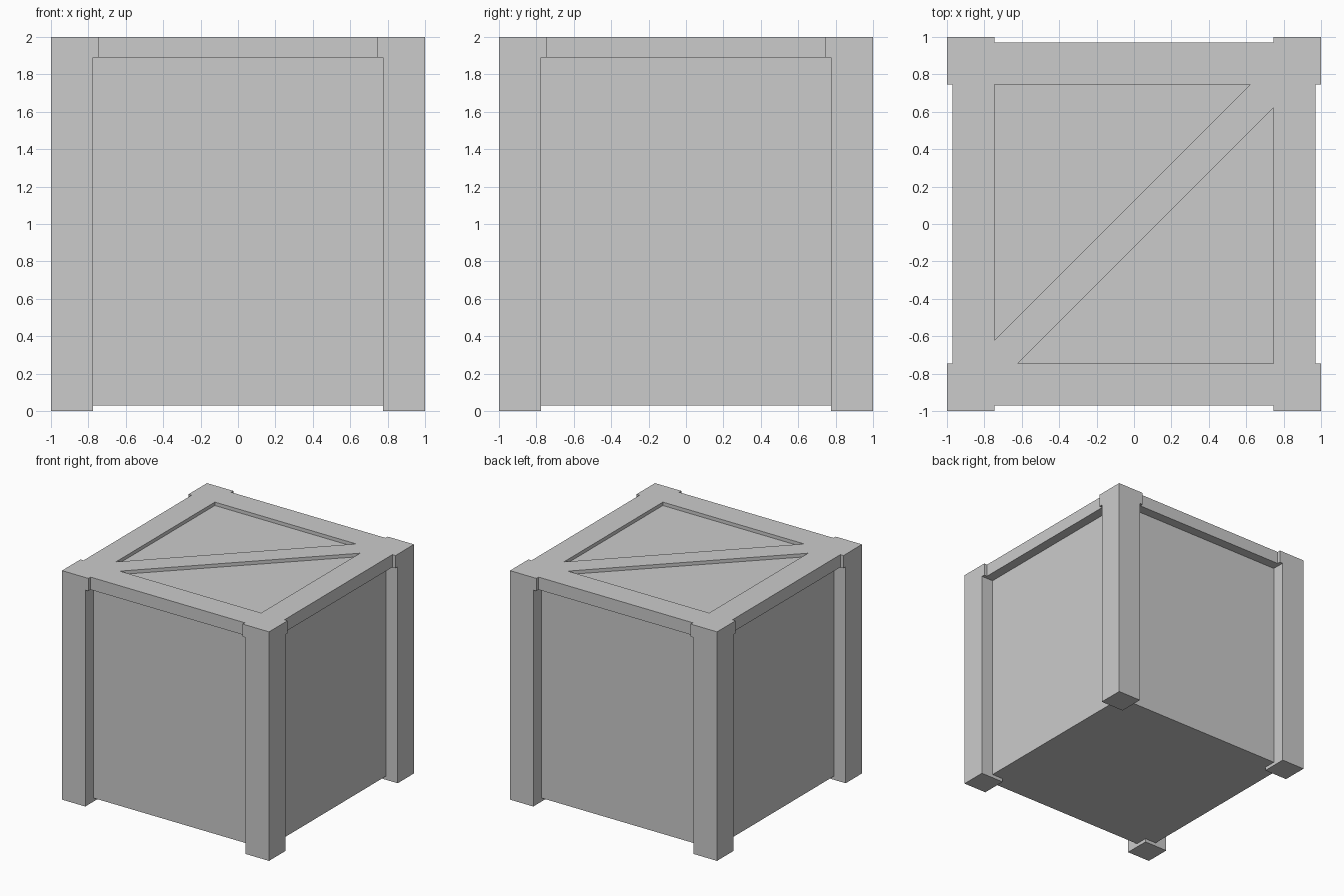
import bpy, bmesh
from mathutils import Matrix, Vector

if "Cube" in bpy.data.objects:
    bpy.data.objects.remove(bpy.data.objects["Cube"])


def prism_object(name, outlines, z0, z1):
    """One object made of vertical prisms, one per outline."""
    bm = bmesh.new()
    for pts in outlines:
        face = bm.faces.new([bm.verts.new((x, y, z0)) for x, y in pts])
        ext = bmesh.ops.extrude_face_region(bm, geom=[face])
        top = [v for v in ext["geom"] if isinstance(v, bmesh.types.BMVert)]
        bmesh.ops.translate(bm, verts=top, vec=(0, 0, z1 - z0))
    bmesh.ops.recalc_face_normals(bm, faces=bm.faces)
    mesh = bpy.data.meshes.new(name)
    bm.to_mesh(mesh)
    bm.free()
    obj = bpy.data.objects.new(name, mesh)
    bpy.context.collection.objects.link(obj)
    return obj


def rect(x0, y0, x1, y1):
    return [(x0, y0), (x1, y0), (x1, y1), (x0, y1)]


PANEL, RAIL, INNER, BRACE = 0.885, 0.97, 0.745, 0.62
LID_Z, TOP_Z, LIFT = 1.89, 2.0, 0.03

# Box body, raised slightly off the floor
prism_object("crate_body", [rect(-PANEL, -PANEL, PANEL, PANEL)], LIFT, LID_Z)

# Four corner posts
for side, sx in (("left", -1), ("right", 1)):
    for end, sy in (("front", -1), ("back", 1)):
        x, y = sorted((sx * 0.775, sx)), sorted((sy * 0.775, sy))
        prism_object(f"{end}_{side}_post", [rect(x[0], y[0], x[1], y[1])], 0, LID_Z)

# Lid with projecting corner blocks
corner = [(RAIL, INNER), (1, INNER), (1, 1), (INNER, 1), (INNER, RAIL)]
outline = []
for turn in ((1, 0), (0, 1), (-1, 0), (0, -1)):
    c, s = turn
    outline += [(c * x - s * y, s * x + c * y) for x, y in corner]
lid = prism_object("lid", [outline], LID_Z, TOP_Z)

# Two triangular recesses leaving a diagonal brace
tri = [(-INNER, INNER), (-INNER, -BRACE), (BRACE, INNER)]
cutter = prism_object("recess_cutter", [tri, [(-x, -y) for x, y in tri]],
                      TOP_Z - LIFT, TOP_Z + 0.1)
cutter.hide_render = True
cutter.display_type = 'WIRE'
cut = lid.modifiers.new("recesses", 'BOOLEAN')
cut.operation = 'DIFFERENCE'
cut.solver = 'EXACT'
cut.object = cutter
